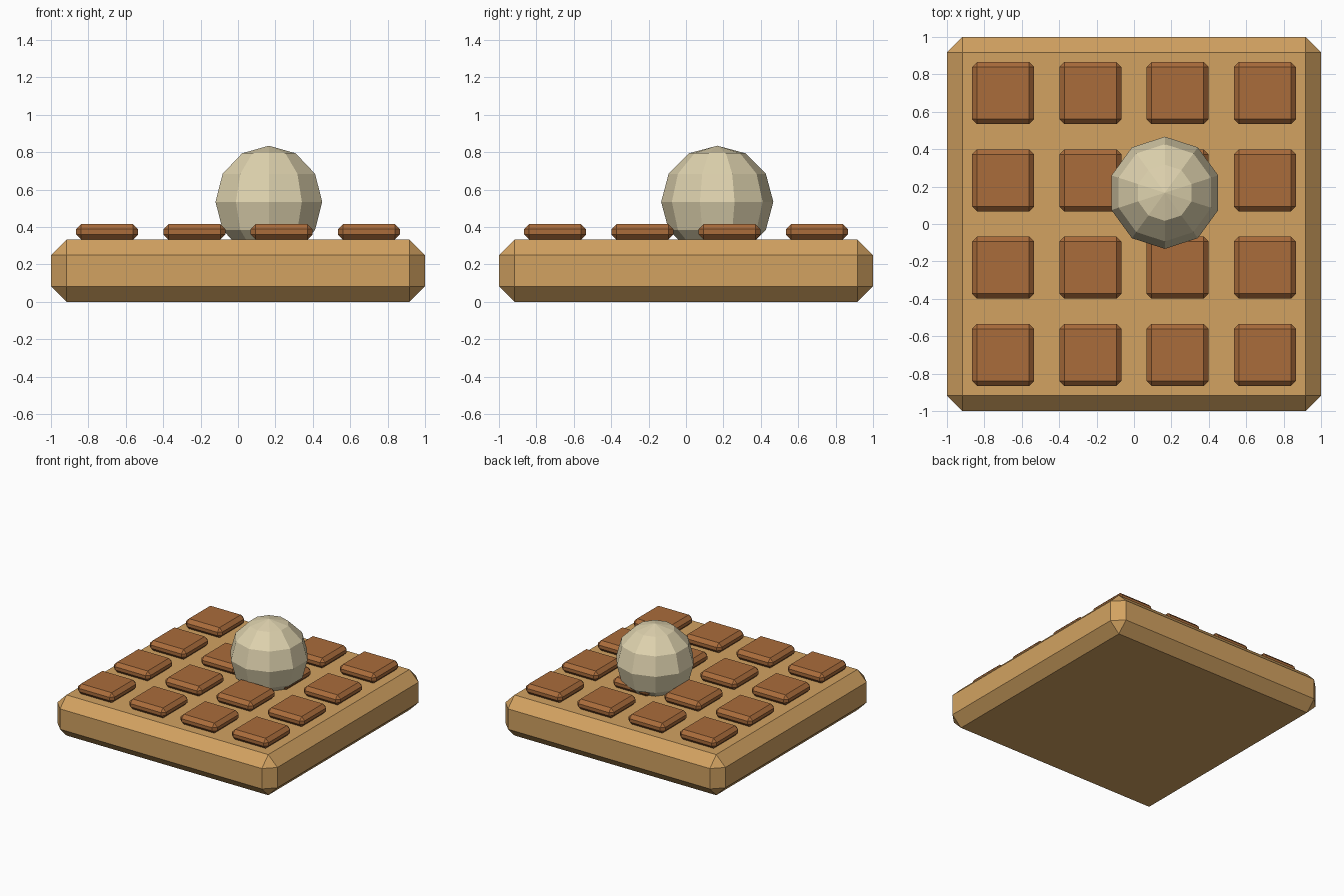
import bpy
import bmesh
from mathutils import Matrix, Vector

cube = bpy.data.objects.get("Cube")
if cube:
    bpy.data.objects.remove(cube, do_unlink=True)


def linear(v):
    v /= 255
    return v / 12.92 if v <= 0.04045 else ((v + 0.055) / 1.055) ** 2.4


def material(name, rgb):
    mat = bpy.data.materials.new(name)
    colour = [linear(v) for v in rgb] + [1]
    mat.use_nodes = True
    mat.diffuse_color = colour
    mat.node_tree.nodes["Principled BSDF"].inputs["Base Color"].default_value = colour
    return mat


def finish(name, bm, location, mat):
    mesh = bpy.data.meshes.new(name)
    bm.to_mesh(mesh)
    bm.free()
    mesh.materials.append(mat)
    obj = bpy.data.objects.new(name, mesh)
    obj.location = location
    bpy.context.collection.objects.link(obj)
    return obj


def chamfered_box(name, size, location, chamfer, mat):
    bm = bmesh.new()
    bmesh.ops.create_cube(bm, size=1, matrix=Matrix.Diagonal(Vector(size)).to_4x4())
    bmesh.ops.bevel(bm, geom=bm.edges[:], offset=chamfer, segments=1,
                    profile=0.5, affect='EDGES')
    return finish(name, bm, location, mat)


golden = material("golden batter", (210, 162, 97))
brown = material("toasted brown", (170, 108, 59))
cream = material("pale cream", (222, 210, 174))

# Thick square slab
chamfered_box("slab", (2, 2, 1 / 3), (0, 0, 1 / 6), 0.083, golden)

# Four by four grid of raised squares
spots = (-0.7, -0.233, 0.233, 0.7)
for row, y in enumerate(spots, 1):
    for column, x in enumerate(spots, 1):
        chamfered_box(f"raised_square_{row}_{column}", (0.333, 0.333, 0.083),
                      (x, y, 0.375), 0.028, brown)

# Faceted scoop, sunk a little into the slab, with a corner facing front and back
bm = bmesh.new()
bmesh.ops.create_uvsphere(bm, u_segments=10, v_segments=6, radius=0.3,
                          matrix=Matrix.Rotation(1.5707963, 4, 'Z'))
if max(v.co.y for v in bm.verts) < 0.295:
    bmesh.ops.rotate(bm, verts=bm.verts[:], matrix=Matrix.Rotation(1.5707963, 3, 'Z'))
finish("scoop", bm, (0.165, 0.167, 0.535), cream)
